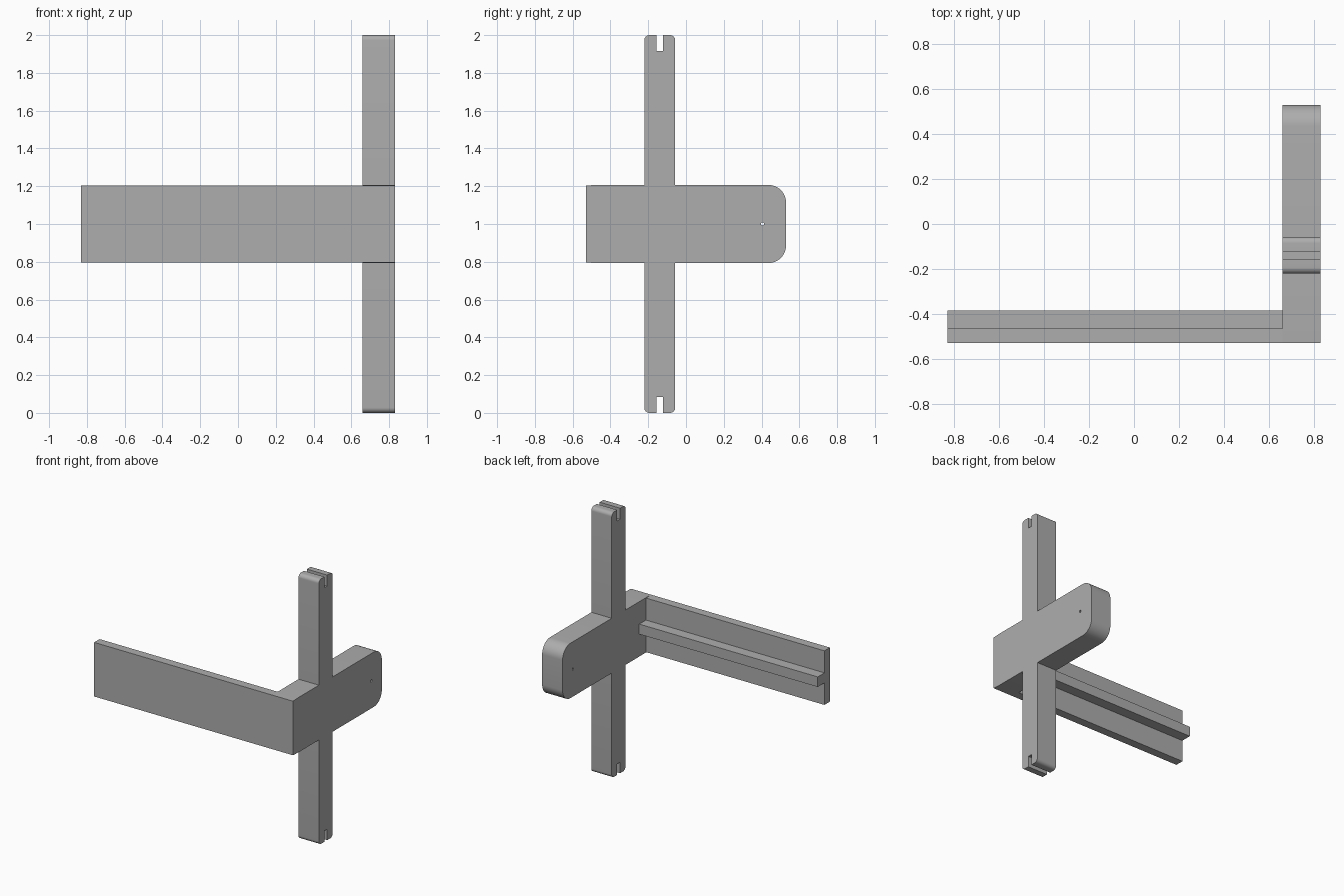
import bpy, bmesh
from math import cos, sin, pi
from mathutils import Matrix

if "Cube" in bpy.data.objects:
    bpy.data.objects.remove(bpy.data.objects["Cube"], do_unlink=True)

grey = bpy.data.materials.new("plain grey")
grey.use_nodes = True
grey.diffuse_color = (0.42, 0.42, 0.42, 1)
grey.node_tree.nodes["Principled BSDF"].inputs["Base Color"].default_value = grey.diffuse_color

RIGHT, INNER, LEFT, MID = -0.83, 0.66, 0.83, 1.0


def extrude_x(name, outline, x0, x1):
    """Extrude a (y, z) outline along x, with z measured from mid height."""
    bm = bmesh.new()
    face = bm.faces.new([bm.verts.new((x0, y, MID + z)) for y, z in outline])
    moved = bmesh.ops.extrude_face_region(bm, geom=[face])["geom"]
    verts = [v for v in moved if isinstance(v, bmesh.types.BMVert)]
    bmesh.ops.translate(bm, verts=verts, vec=(x1 - x0, 0, 0))
    bmesh.ops.recalc_face_normals(bm, faces=bm.faces)
    mesh = bpy.data.meshes.new(name)
    bm.to_mesh(mesh)
    bm.free()
    mesh.materials.append(grey)
    obj = bpy.data.objects.new(name, mesh)
    bpy.context.collection.objects.link(obj)
    return obj


def box(y0, y1, half):
    return [(y0, -half), (y1, -half), (y1, half), (y0, half)]


def arc(y, z, r, start, steps=8):
    """Quarter turn, clockwise from the start angle."""
    angles = [start - pi / 2 * i / steps for i in range(steps + 1)]
    return [(y + r * cos(a), z + r * sin(a)) for a in angles]


# Upper half of the cross-shaped side, then mirrored below
ARM, PF, PB, R = 0.207, -0.221, -0.057, 0.028
upper = [(-0.53, 0.204), (-0.46, ARM), (PF, ARM)]
upper += arc(PF + R, 1 - R, R, pi)
upper += [(-0.156, 1), (-0.156, 0.917), (-0.122, 0.917), (-0.122, 1)]
upper += arc(PB - R, 1 - R, R, pi / 2)
upper += [(PB, ARM)]
upper += arc(0.53 - 0.095, ARM - 0.095, 0.095, pi / 2, 12)
cross = upper + [(y, -z) for y, z in reversed(upper)]
side = extrude_x("cross_side", cross, INNER, LEFT)

# Small pin hole through the arm
hole = extrude_x("pin_hole_cutter",
                 [(0.405 + 0.009 * cos(i * pi / 8), 0.009 * sin(i * pi / 8)) for i in range(16)],
                 INNER - 0.1, LEFT + 0.1)
hole.hide_render = True
cut = side.modifiers.new("pin_hole", 'BOOLEAN')
cut.operation, cut.solver, cut.object = 'DIFFERENCE', 'EXACT', hole
bpy.context.view_layer.objects.active = side
side.select_set(True)
bpy.ops.object.modifier_apply(modifier=cut.name)
bpy.data.objects.remove(hole, do_unlink=True)
bpy.ops.object.shade_smooth_by_angle(angle=pi / 6)

# Front plate and the rib along its back
extrude_x("front_plate", box(-0.53, -0.465, 0.204), RIGHT, INNER)
extrude_x("back_rib", box(-0.465, -0.385, 0.038), RIGHT, INNER)
